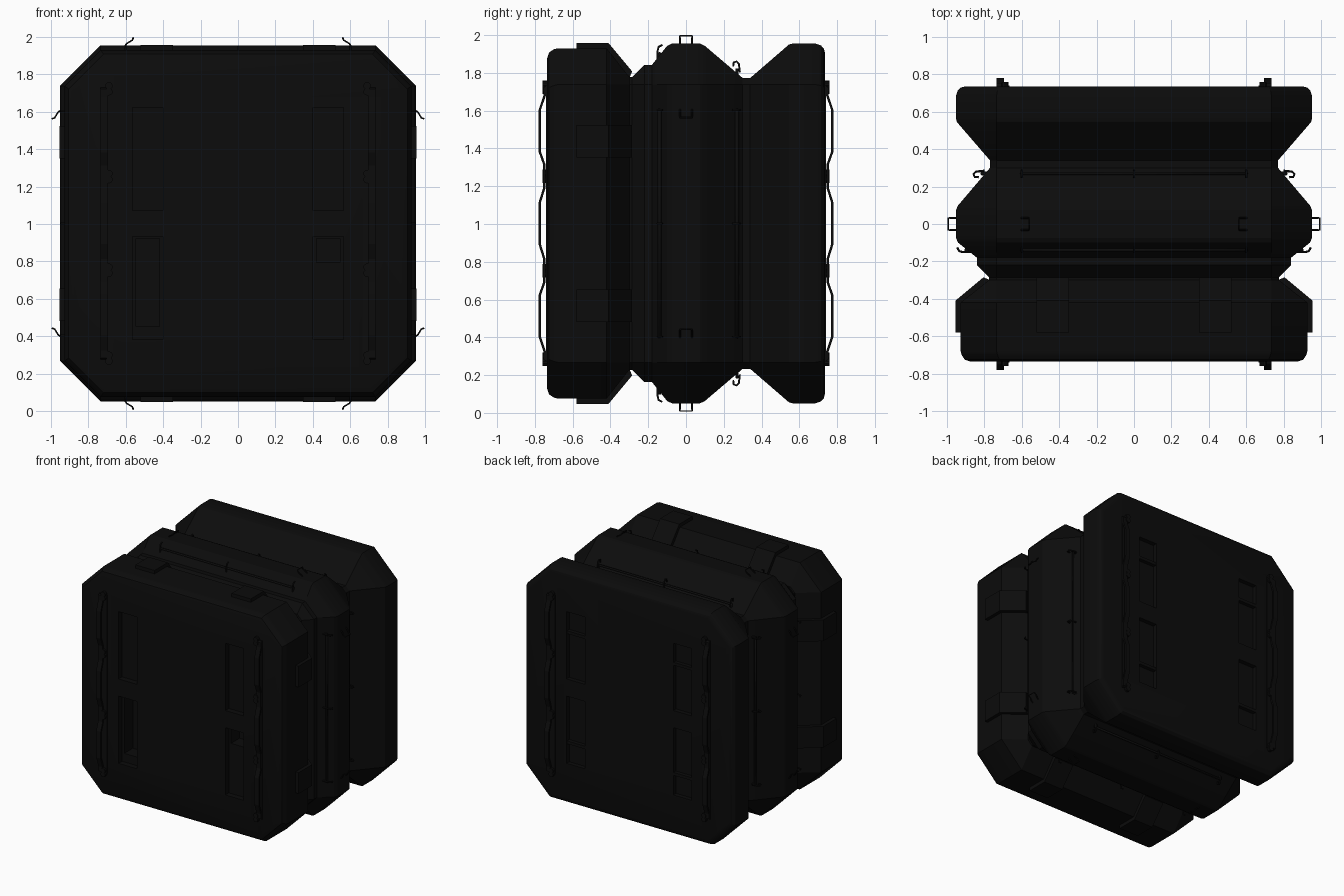
import bpy, bmesh, math
from mathutils import Matrix, Vector

cube = bpy.data.objects.get("Cube")
if cube:
    bpy.data.objects.remove(cube, do_unlink=True)

black = bpy.data.materials.new("matte black")
black.use_nodes = True
colour = (0.0035, 0.0035, 0.0035, 1)
black.diffuse_color = colour
bsdf = next(n for n in black.node_tree.nodes if n.type == 'BSDF_PRINCIPLED')
bsdf.inputs["Base Color"].default_value = colour
bsdf.inputs["Roughness"].default_value = 0.7

CENTRE = Matrix.Translation((0, 0, 1.003))


def side(k):
    """Turn a part modelled on the top onto one of the four sides."""
    return CENTRE @ Matrix.Rotation(k * math.pi / 2, 4, 'Y')


def select_only(ob):
    bpy.ops.object.select_all(action='DESELECT')
    ob.select_set(True)
    bpy.context.view_layer.objects.active = ob


def finish(name, bm, matrix=CENTRE):
    bm.transform(matrix)
    bmesh.ops.recalc_face_normals(bm, faces=bm.faces)
    mesh = bpy.data.meshes.new(name)
    bm.to_mesh(mesh)
    bm.free()
    mesh.materials.append(black)
    ob = bpy.data.objects.new(name, mesh)
    bpy.context.collection.objects.link(ob)
    return ob


def box(name, lo, hi, matrix=CENTRE):
    bm = bmesh.new()
    lo, hi = Vector(lo), Vector(hi)
    size = hi - lo
    bmesh.ops.create_cube(bm, size=1, matrix=Matrix.Translation((lo + hi) / 2)
                          @ Matrix.Diagonal((*size, 1)))
    return finish(name, bm, matrix)


def prism(name, outline, x0, x1, matrix=CENTRE):
    """Extrude a (y, z) outline along x."""
    bm = bmesh.new()
    face = bm.faces.new([bm.verts.new((x0, y, z)) for y, z in outline])
    new = bmesh.ops.extrude_face_region(bm, geom=[face])["geom"]
    bmesh.ops.translate(bm, vec=(x1 - x0, 0, 0),
                        verts=[v for v in new if isinstance(v, bmesh.types.BMVert)])
    return finish(name, bm, matrix)


def wire(name, points, radius, matrix=CENTRE):
    curve = bpy.data.curves.new(name, 'CURVE')
    curve.dimensions = '3D'
    curve.bevel_depth = radius
    curve.bevel_resolution = 1
    curve.use_fill_caps = True
    spline = curve.splines.new('POLY')
    spline.points.add(len(points) - 1)
    for p, co in zip(spline.points, points):
        p.co = (*(matrix @ Vector(co)), 1)
    curve.materials.append(black)
    ob = bpy.data.objects.new(name, curve)
    bpy.context.collection.objects.link(ob)
    select_only(ob)
    bpy.ops.object.convert(target='MESH')


# Ridged octagonal body: (y, half height, corner offset)
profile = [(-0.735, 0.875, 0.71), (-0.725, 0.905, 0.72), (-0.70, 0.922, 0.73),
           (-0.68, 0.927, 0.735), (-0.42, 0.927, 0.735), (-0.30, 0.775, 0.735),
           (-0.285, 0.775, 0.735), (-0.22, 0.84, 0.735), (-0.18, 0.84, 0.735),
           (-0.10, 0.94, 0.735), (-0.075, 0.952, 0.735), (0.075, 0.952, 0.735),
           (0.10, 0.94, 0.735), (0.30, 0.77, 0.735), (0.34, 0.77, 0.735),
           (0.545, 0.947, 0.735), (0.565, 0.952, 0.735), (0.685, 0.952, 0.735),
           (0.715, 0.942, 0.73), (0.73, 0.925, 0.72), (0.735, 0.905, 0.71)]
bm = bmesh.new()
rings = []
for y, h, k in profile:
    octagon = [(k, h), (h, k), (h, -k), (k, -h), (-k, -h), (-h, -k), (-h, k), (-k, h)]
    rings.append([bm.verts.new((x, y, z)) for x, z in octagon])
for a, b in zip(rings, rings[1:]):
    for i in range(8):
        j = (i + 1) % 8
        bm.faces.new((a[i], a[j], b[j], b[i]))
bm.faces.new(rings[0])
bm.faces.new(rings[-1])
body = finish("body", bm)

# Recessed pockets on the front and back, with deeper openings in front
cutters = []
for s in (-1, 1):
    x0, x1 = sorted((s * 0.40, s * 0.565))
    for z0, z1 in ((-0.62, -0.07), (0.07, 0.62)):
        cutters.append(box("pocket_cutter", (x0, -0.9, z0), (x1, -0.69, z1)))
        cutters.append(box("pocket_cutter", (x0, 0.70, z0), (x1, 0.9, z1)))
    low = -0.55 if s < 0 else -0.21
    cutters.append(box("opening_cutter", (x0 + 0.02, -0.8, low), (x1 - 0.02, -0.58, -0.08)))
for cutter in cutters:
    mod = body.modifiers.new("cut", 'BOOLEAN')
    mod.operation = 'DIFFERENCE'
    mod.solver = 'EXACT'
    mod.object = cutter
    select_only(body)
    bpy.ops.object.modifier_apply(modifier=mod.name)
    bpy.data.objects.remove(cutter, do_unlink=True)
select_only(body)
bpy.ops.object.shade_smooth_by_angle(angle=math.radians(25))

# Crossbars inside the back pockets
for s in (-1, 1):
    for z in (-0.45, 0.45):
        box("pocket_crossbar", (s * 0.4825 - 0.083, 0.70, z - 0.012),
            (s * 0.4825 + 0.083, 0.73, z + 0.012))

# Wavy grab rails with their backing strips and clips
rail = [(0.73, 0.73), (0.748, 0.72), (0.748, 0.68), (0.775, 0.60), (0.775, 0.38),
        (0.75, 0.31), (0.75, 0.19), (0.775, 0.11)]
rail += [(y, -z) for y, z in reversed(rail)]
outline = [(y + 0.006, z) for y, z in rail] + [(y - 0.007, z) for y, z in reversed(rail)]
for face in (0, 2):
    turn = CENTRE @ Matrix.Rotation(face * math.pi / 2, 4, 'Z')
    for s in (-1, 1):
        x0, x1 = sorted((s * 0.695, s * 0.735))
        prism("grab_rail", outline, x0, x1, turn)
        box("rail_backing", (s * 0.70 - 0.035, 0.73, -0.73),
            (s * 0.70 + 0.035, 0.741, 0.73), turn)
        for z in (-0.72, -0.25, 0.25, 0.72):
            for dz in (-0.016, 0.016):
                bm = bmesh.new()
                place = Matrix.Translation((s * 0.69, 0.745, z + dz)) @ Matrix.Rotation(
                    math.pi / 2, 4, 'X')
                bmesh.ops.create_cone(bm, cap_ends=True, segments=10, radius1=0.02,
                                      radius2=0.02, depth=0.03, matrix=place)
                finish("rail_clip", bm, turn)

# Details repeated around the four sides
plate = [(-0.58, 0.955), (-0.41, 0.955), (-0.285, 0.805), (-0.30, 0.77),
         (-0.42, 0.92), (-0.58, 0.92)]
back_hook = [(0.25, 0.83), (0.252, 0.852), (0.268, 0.858), (0.28, 0.845), (0.285, 0.80)]
front_hook = [(-0.125, 0.945), (-0.145, 0.935), (-0.15, 0.915), (-0.15, 0.87)]
for k in range(4):
    m = side(k)
    for s in (-1, 1):
        # Folded straps over the front ridge
        prism("ridge_strap", plate, s * 0.435 - 0.0865, s * 0.435 + 0.0865, m)
        # Tilted wire loops on the middle ridge
        arm = [(s * 0.61, 0.94), (s * 0.595, 0.962), (s * 0.565, 0.98), (s * 0.56, 0.993)]
        loop = [(x, -0.032, z) for x, z in arm] + [(x, 0.032, z) for x, z in reversed(arm)]
        wire("ridge_loop", loop, 0.005, m)
    # Long rods in the two valleys, held by hooks
    for name, y, z, hook in (("back", 0.27, 0.815, back_hook),
                             ("front", -0.14, 0.90, front_hook)):
        wire(name + "_valley_rod", [(-0.60, y, z - 0.03), (-0.60, y, z),
                                    (0.60, y, z), (0.60, y, z - 0.03)], 0.01, m)
        for x in (-0.60, 0, 0.60):
            wire(name + "_rod_hook", [(x, a, b) for a, b in hook], 0.006, m)
